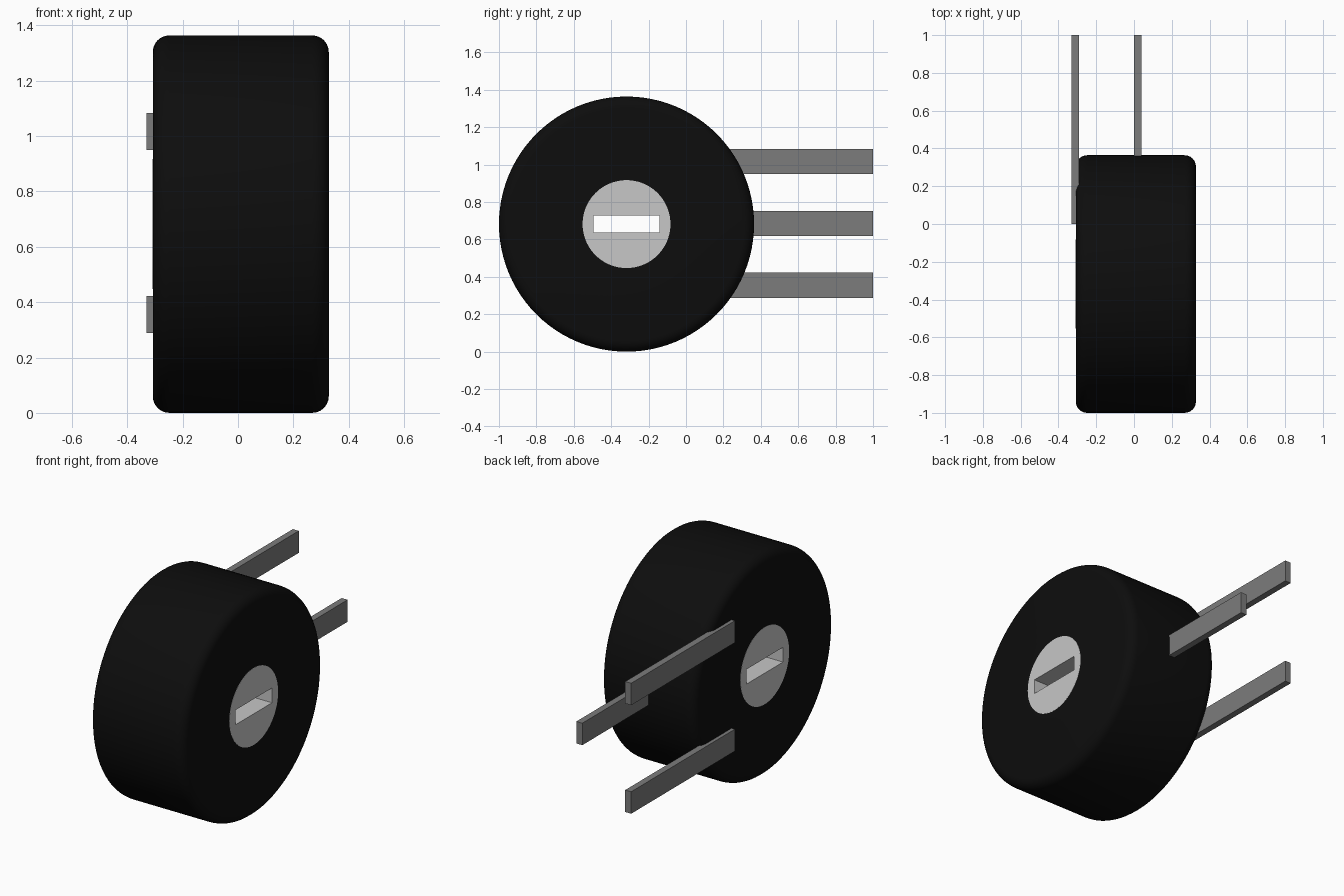
import bpy, bmesh, math
from mathutils import Vector, Matrix

cube = bpy.data.objects.get("Cube")
if cube:
    bpy.data.objects.remove(cube, do_unlink=True)

CENTRE = Vector((0, -0.318, 0.682))
RADIUS, X0, X1 = 0.682, -0.308, 0.328
SHAFT_R, ROUND, SEGMENTS = 0.235, 0.06, 96


def material(name, value):
    m = bpy.data.materials.new(name)
    m.use_nodes = True
    colour = (value, value, value, 1)
    m.diffuse_color = colour
    m.node_tree.nodes["Principled BSDF"].inputs["Base Color"].default_value = colour
    return m


black = material("black plastic", 0.004)
light = material("light grey rotor", 0.57)
steel = material("grey metal", 0.2)


def add_object(name, bm, mat):
    bmesh.ops.recalc_face_normals(bm, faces=bm.faces)
    mesh = bpy.data.meshes.new(name)
    bm.to_mesh(mesh)
    bm.free()
    ob = bpy.data.objects.new(name, mesh)
    bpy.context.collection.objects.link(ob)
    mesh.materials.append(mat)
    return ob


def box(name, low, high, mat):
    low, high = Vector(low), Vector(high)
    bm = bmesh.new()
    bmesh.ops.create_cube(bm, size=1)
    bmesh.ops.scale(bm, vec=high - low, verts=bm.verts)
    bmesh.ops.translate(bm, vec=(low + high) / 2, verts=bm.verts)
    return add_object(name, bm, mat)


def smooth(ob, degrees):
    bpy.ops.object.select_all(action="DESELECT")
    ob.select_set(True)
    bpy.context.view_layer.objects.active = ob
    bpy.ops.object.shade_smooth_by_angle(angle=math.radians(degrees))


def lathe(name, profile, mat):
    """Revolve (x, radius) points about the x axis through CENTRE."""
    bm = bmesh.new()
    verts = [bm.verts.new(CENTRE + Vector((x, 0, r))) for x, r in profile]
    edges = [bm.edges.new(pair) for pair in zip(verts, verts[1:])]
    bmesh.ops.spin(bm, geom=verts + edges, cent=CENTRE, axis=(1, 0, 0),
                   angle=math.tau, steps=SEGMENTS)
    bmesh.ops.remove_doubles(bm, verts=bm.verts, dist=0.0001)
    return add_object(name, bm, mat)


# Round housing with softened rims, open in the middle for the rotor
steps = [math.radians(90 * i / 6) for i in range(7)]
left_rim = [(X0 + ROUND * (1 - math.cos(a)), RADIUS - ROUND * (1 - math.sin(a))) for a in steps]
right_rim = [(X0 + X1 - x, r) for x, r in reversed(left_rim)]
housing = lathe("housing", [(X0, SHAFT_R)] + left_rim + right_rim + [(X1, SHAFT_R)], black)
smooth(housing, 35)

# Rotor flush with both faces, with a slot cut right through it
bm = bmesh.new()
bmesh.ops.create_cone(bm, cap_ends=True, segments=SEGMENTS, radius1=SHAFT_R,
                      radius2=SHAFT_R, depth=X1 - X0 + 0.002)
bmesh.ops.rotate(bm, matrix=Matrix.Rotation(math.pi / 2, 3, "Y"), verts=bm.verts)
bmesh.ops.translate(bm, vec=CENTRE + Vector(((X0 + X1) / 2, 0, 0)), verts=bm.verts)
rotor = add_object("rotor", bm, light)

half = Vector((0.6, 0.176, 0.045))
cutter = box("slot_cutter", CENTRE - half, CENTRE + half, light)
cutter.hide_render = True
cutter.hide_set(True)
cut = rotor.modifiers.new("slot", "BOOLEAN")
cut.operation = "DIFFERENCE"
cut.solver = "EXACT"
cut.object = cutter
bpy.context.view_layer.objects.active = rotor
bpy.ops.object.modifier_apply(modifier=cut.name)
bpy.data.objects.remove(cutter, do_unlink=True)
smooth(rotor, 30)

# Three flat terminals: two on the right face, one from the middle of the rim
for name, x, dz in (("lower_terminal", -0.33, -0.33),
                    ("middle_terminal", 0.0, 0.0),
                    ("upper_terminal", -0.33, 0.332)):
    z = CENTRE.z + 0.003 + dz
    box(name, (x, 0, z - 0.067), (x + 0.04, 1, z + 0.067), steel)
